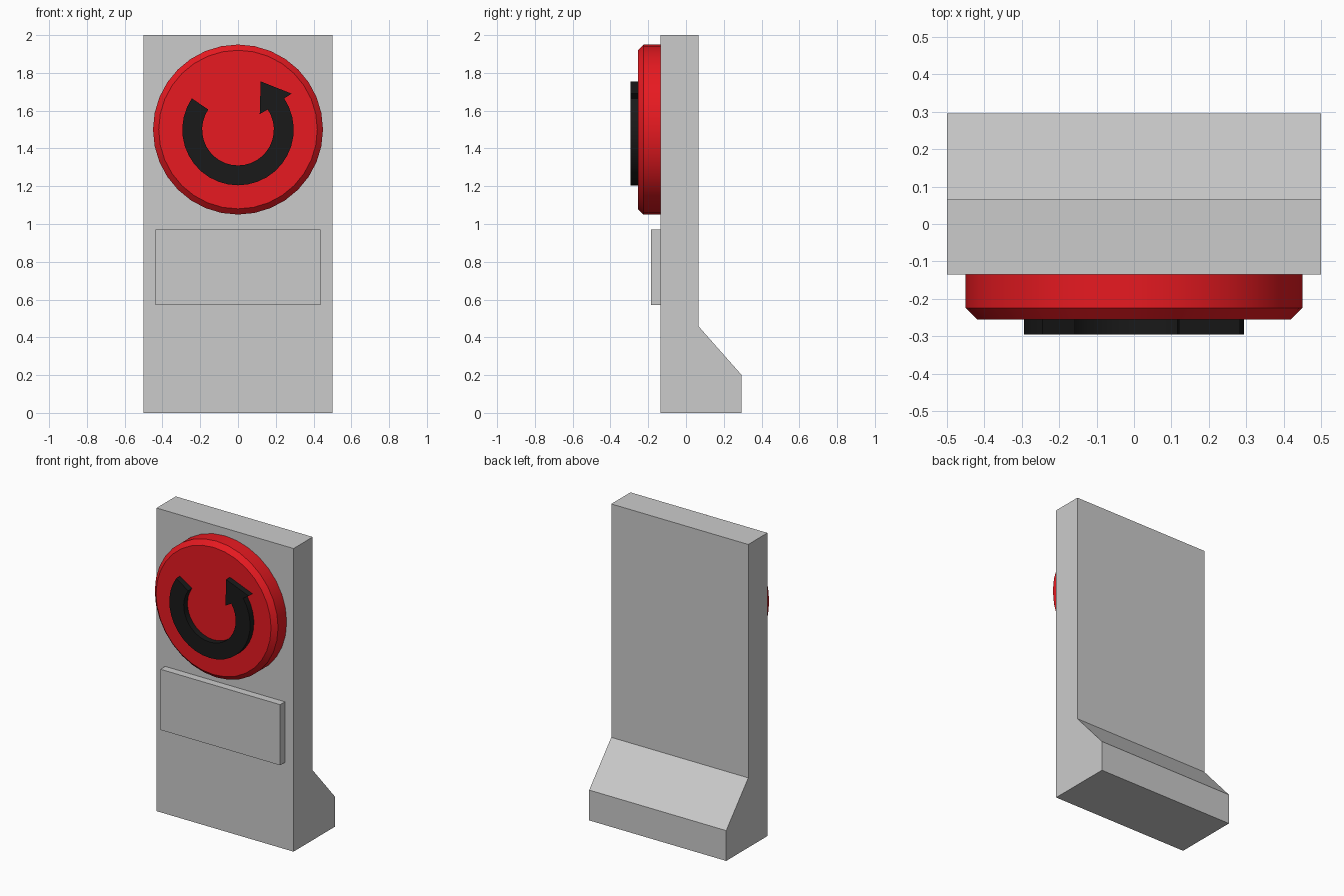
import bpy, bmesh, math

if "Cube" in bpy.data.objects:
    bpy.data.objects.remove(bpy.data.objects["Cube"])


def material(name, color):
    m = bpy.data.materials.new(name)
    m.diffuse_color = color
    m.use_nodes = True
    m.node_tree.nodes["Principled BSDF"].inputs["Base Color"].default_value = m.diffuse_color
    return m


def prism(name, points, start, end, axis, mat=None):
    """Extrude a 2D outline: axis 'x' takes (y, z) points, axis 'y' takes (x, z) points."""
    bm = bmesh.new()
    place = (lambda p: (start, p[0], p[1])) if axis == 'x' else (lambda p: (p[0], start, p[1]))
    step = (end - start, 0, 0) if axis == 'x' else (0, end - start, 0)
    face = bm.faces.new([bm.verts.new(place(p)) for p in points])
    ext = bmesh.ops.extrude_face_region(bm, geom=[face])
    bmesh.ops.translate(bm, vec=step, verts=[v for v in ext['geom'] if isinstance(v, bmesh.types.BMVert)])
    bmesh.ops.recalc_face_normals(bm, faces=bm.faces[:])
    mesh = bpy.data.meshes.new(name)
    bm.to_mesh(mesh)
    bm.free()
    ob = bpy.data.objects.new(name, mesh)
    bpy.context.collection.objects.link(ob)
    if mat:
        mesh.materials.append(mat)
    return ob


def arc(radius, a0, a1, n, cz):
    angles = [math.radians(a0 + (a1 - a0) * i / n) for i in range(n + 1)]
    return [(radius * math.cos(a), cz + radius * math.sin(a)) for a in angles]


def smooth(ob):
    bpy.ops.object.select_all(action='DESELECT')
    ob.select_set(True)
    bpy.context.view_layer.objects.active = ob
    bpy.ops.object.shade_smooth_by_angle(angle=math.radians(30))


red = material("red", (0.8, 0.01, 0.015, 1))
black = material("black", (0.01, 0.01, 0.01, 1))
FRONT, DIAL_Z = -0.135, 1.5

# Upright slab with sloped rear foot
prism("stand", [(FRONT, 0), (0.295, 0), (0.295, 0.2), (0.065, 0.46), (0.065, 2), (FRONT, 2)],
      -0.5, 0.5, 'x')

# Raised blank label plate
prism("label_plate", [(-0.437, 0.572), (0.437, 0.572), (0.437, 0.972), (-0.437, 0.972)],
      FRONT, -0.185, 'y')

# Round button with chamfered front rim
button = prism("button", arc(0.45, 0, 360, 32, DIAL_Z)[:-1], FRONT, -0.255, 'y', red)
bm = bmesh.new()
bm.from_mesh(button.data)
rim = [e for e in bm.edges if all(v.co.y < -0.25 for v in e.verts)]
bmesh.ops.bevel(bm, geom=rim, offset=0.03, segments=1, affect='EDGES')
bm.to_mesh(button.data)
bm.free()
smooth(button)

# Curved arrow: outer arc, inner arc back, then the head
outline = (arc(0.295, 146, 394, 24, DIAL_Z)
           + [(0.284, 1.69), (0.12, 1.755), (0.115, 1.582)]
           + arc(0.19, 394, 146, 24, DIAL_Z))
arrow = prism("turn_arrow", outline, -0.255, -0.295, 'y', black)
smooth(arrow)
